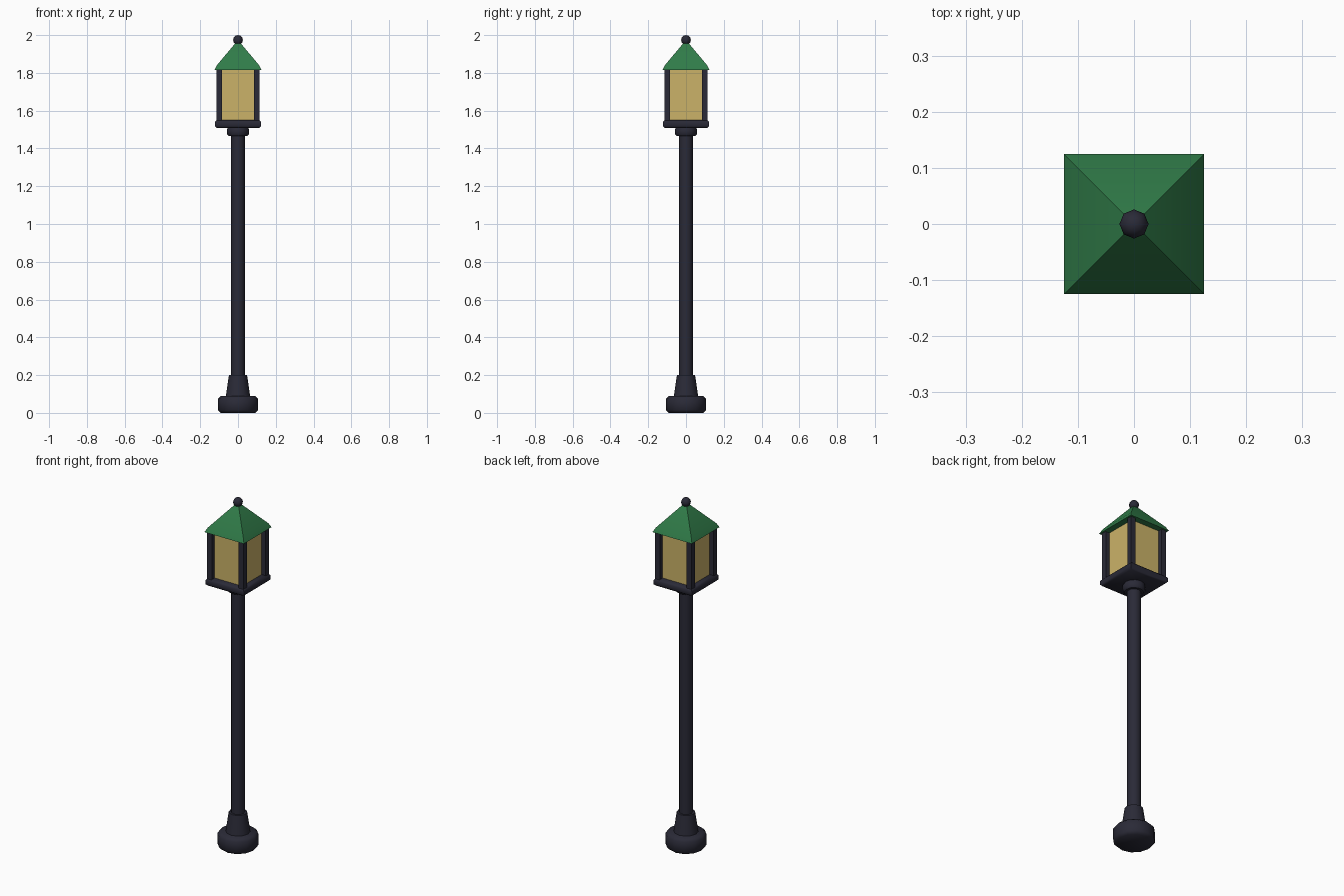
import bpy, bmesh, math

if "Cube" in bpy.data.objects:
    bpy.data.objects.remove(bpy.data.objects["Cube"])

def material(name, rgb):
    m = bpy.data.materials.new(name)
    m.diffuse_color = (*rgb, 1)
    m.use_nodes = True
    m.node_tree.nodes["Principled BSDF"].inputs["Base Color"].default_value = m.diffuse_color
    return m

DARK = material("dark iron", (0.023, 0.023, 0.038))
GREEN = material("green roof", (0.03, 0.20, 0.066))
GLASS = material("warm glass", (0.60, 0.45, 0.14))

def finish(name, bm, mat, smooth=35):
    bmesh.ops.recalc_face_normals(bm, faces=bm.faces)
    me = bpy.data.meshes.new(name)
    bm.to_mesh(me)
    bm.free()
    me.materials.append(mat)
    ob = bpy.data.objects.new(name, me)
    bpy.context.collection.objects.link(ob)
    if smooth:
        bpy.ops.object.select_all(action='DESELECT')
        ob.select_set(True)
        bpy.context.view_layer.objects.active = ob
        bpy.ops.object.shade_smooth_by_angle(angle=math.radians(smooth))
    return ob

def lathe(name, profile, sides, mat, square=False, smooth=35):
    """Stack rings of (radius, z); square uses radius as half width."""
    bm = bmesh.new()
    k, off = (math.sqrt(2), math.pi / 4) if square else (1, 0)
    rings = [[bm.verts.new((r * k * math.cos(off + i * math.tau / sides),
                            r * k * math.sin(off + i * math.tau / sides), z))
              for i in range(sides)] for r, z in profile]
    for a, b in zip(rings, rings[1:]):
        for i in range(sides):
            j = (i + 1) % sides
            bm.faces.new((a[i], a[j], b[j], b[i]))
    bm.faces.new(rings[0][::-1])
    bm.faces.new(rings[-1])
    return finish(name, bm, mat, smooth)

def box(name, centre, size, mat):
    bm = bmesh.new()
    bmesh.ops.create_cube(bm, size=1)
    for v in bm.verts:
        v.co = [c + s * p for c, s, p in zip(centre, size, v.co)]
    return finish(name, bm, mat, 0)

# Foot, tapered collar, pole and neck
lathe("base", [(0.092, 0), (0.107, 0.015), (0.107, 0.075), (0.092, 0.09)], 12, DARK, smooth=50)
lathe("base_taper", [(0.065, 0.085), (0.048, 0.20)], 12, DARK)
lathe("pole", [(0.036, 0.15), (0.036, 1.49)], 12, DARK)
lathe("neck", [(0.049, 1.465), (0.058, 1.476), (0.058, 1.50), (0.052, 1.512)], 12, DARK, smooth=50)

# Lantern tray with softened edges
lathe("lantern_tray", [(0.112, 1.508), (0.122, 1.518), (0.122, 1.54), (0.112, 1.55)],
      4, DARK, square=True, smooth=50)

# Glass and four corner posts
box("glass", (0, 0, 1.684), (0.18, 0.18, 0.272), GLASS)
for sx in (-1, 1):
    for sy in (-1, 1):
        box("corner_post", (sx * 0.1, sy * 0.1, 1.684), (0.03, 0.03, 0.276), DARK)

# Flared pyramid roof
lathe("roof", [(0.125, 1.815), (0.113, 1.839), (0.016, 1.955)], 4, GREEN, square=True, smooth=40)

# Ball finial
bm = bmesh.new()
bmesh.ops.create_uvsphere(bm, u_segments=8, v_segments=6, radius=0.026)
bmesh.ops.translate(bm, verts=bm.verts, vec=(0, 0, 1.974))
finish("finial", bm, DARK, 60)
